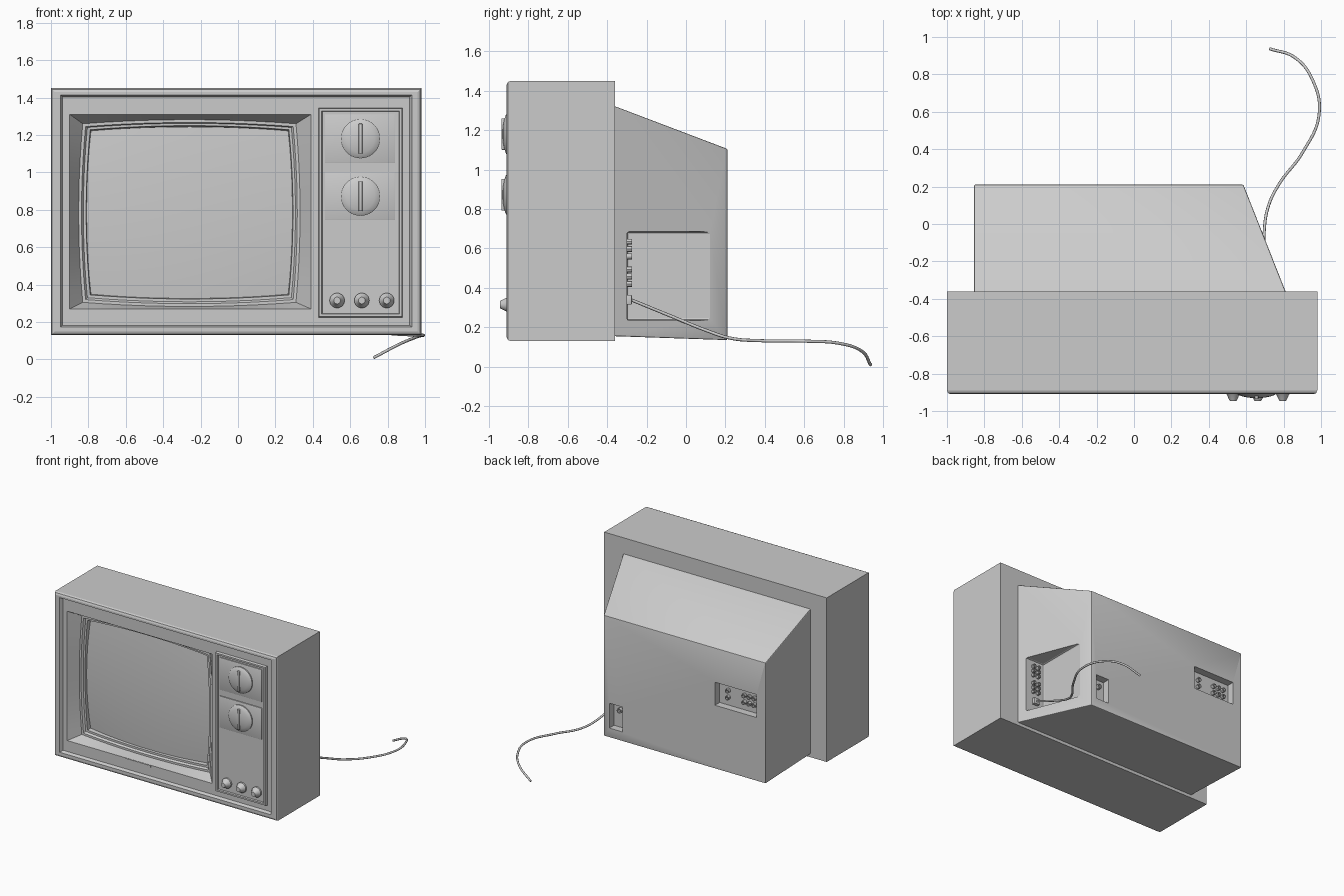
import bpy, bmesh, math
from mathutils import Vector

if "Cube" in bpy.data.objects:
    bpy.data.objects.remove(bpy.data.objects["Cube"])


def finish(name, bm, angle=30, bevel=0):
    bmesh.ops.recalc_face_normals(bm, faces=bm.faces)
    me = bpy.data.meshes.new(name)
    bm.to_mesh(me)
    bm.free()
    ob = bpy.data.objects.new(name, me)
    bpy.context.collection.objects.link(ob)
    bpy.context.view_layer.objects.active = ob
    bpy.ops.object.select_all(action='DESELECT')
    ob.select_set(True)
    if bevel:
        m = ob.modifiers.new("bevel", 'BEVEL')
        m.width, m.segments = bevel, 2
        bpy.ops.object.modifier_apply(modifier=m.name)
    bpy.ops.object.shade_smooth_by_angle(angle=math.radians(angle))
    return ob


def loft(bm, rings, cap_start=True, cap_end=True):
    vs = [[bm.verts.new(p) for p in r] for r in rings]
    n = len(vs[0])
    for a, b in zip(vs, vs[1:]):
        for i in range(n):
            j = (i + 1) % n
            bm.faces.new((a[i], a[j], b[j], b[i]))
    if cap_start:
        bm.faces.new(vs[0])
    if cap_end:
        bm.faces.new(vs[-1])


def box(name, x0, x1, y0, y1, z0, z1, bevel=0):
    bm = bmesh.new()
    loft(bm, [[(x0, y, z0), (x1, y, z0), (x1, y, z1), (x0, y, z1)] for y in (y0, y1)])
    return finish(name, bm, bevel=bevel)


def turned(name, x, z, profile, n=32):
    """Lathe about the y axis; profile is (radius, y) pairs."""
    bm = bmesh.new()
    loft(bm, [[(x + r * math.cos(t * math.tau / n), y, z + r * math.sin(t * math.tau / n))
               for t in range(n)] for r, y in profile])
    return finish(name, bm)


def frame(name, x0, x1, z0, z1, w, y0, y1):
    """Thin rectangular picture frame between depths y0 (front) and y1."""
    def rect(d, y):
        return [(x0 + d, y, z0 + d), (x1 - d, y, z0 + d), (x1 - d, y, z1 - d), (x0 + d, y, z1 - d)]
    bm = bmesh.new()
    loft(bm, [rect(0, y1), rect(w * .2, y0), rect(w * .8, y0), rect(w, y1)], False, False)
    return finish(name, bm)


def barrel(u, v, x0, x1, z0, z1, y, b):
    cx, cz, hw, hh = (x0 + x1) / 2, (z0 + z1) / 2, (x1 - x0) / 2, (z1 - z0) / 2
    return (cx + hw * u + b * u * (1 - v * v), y, cz + hh * v + b * v * (1 - u * u))


def ring(x0, x1, z0, z1, y, b=0, n=10):
    s = [-1 + 2 * i / n for i in range(n)]
    uv = [(t, -1) for t in s] + [(1, t) for t in s] + [(-t, 1) for t in s] + [(-1, -t) for t in s]
    return [barrel(u, v, x0, x1, z0, z1, y, b) for u, v in uv]


# Cabinet shell, front rim, panel and screen surround in one loft
bm = bmesh.new()
loft(bm, [
    ring(-1, .98, .13, 1.45, -.36),
    ring(-1, .98, .13, 1.45, -.89),
    ring(-.994, .974, .136, 1.444, -.904),
    ring(-.98, .96, .15, 1.43, -.91),
    ring(-.95, .93, .172, 1.415, -.91),
    ring(-.938, .918, .182, 1.403, -.885),
    ring(-.90, .39, .27, 1.31, -.885),
    ring(-.83, .31, .305, 1.26, -.80, .022),
    ring(-.815, .295, .32, 1.245, -.80, .022),
    ring(-.805, .285, .33, 1.24, -.785, .022),
    ring(-.79, .272, .345, 1.228, -.785, .022),
    ring(-.785, .267, .35, 1.22, -.74, .022),
])
finish("cabinet", bm, 20)

# Bulged picture tube glass
bm = bmesh.new()
N = 16
grid = []
for i in range(N + 1):
    row = []
    for j in range(N + 1):
        u, v = 2 * i / N - 1, 2 * j / N - 1
        y = -.75 - .035 * (1 - (u * u + v * v) / 2)
        row.append(bm.verts.new(barrel(u, v, -.787, .269, .348, 1.222, y, .022)))
    grid.append(row)
for i in range(N):
    for j in range(N):
        bm.faces.new((grid[i][j], grid[i + 1][j], grid[i + 1][j + 1], grid[i][j + 1]))
glass = finish("screen_glass", bm)
if glass.data.polygons[0].normal.y > 0:
    glass.data.flip_normals()

box("trim_strip", -.39, -.155, -.889, -.88, .255, .268)

# Control panel
frame("control_panel_frame", .43, .88, .225, 1.345, .022, -.905, -.885)
box("control_panel", .445, .865, -.892, -.88, .24, 1.33)
for k, (z0, z1) in enumerate([(1.05, 1.31), (.745, 1.0)]):
    zc = (z0 + z1) / 2
    box(f"dial_plate_{k}", .465, .84, -.899, -.885, z0, z1, .003)
    turned(f"dial_{k}", .655, zc, [(.105, -.895), (.105, -.908), (.098, -.914), (.075, -.922),
                                   (.045, -.928), (.015, -.931)], 40)
    box(f"dial_grip_{k}", .645, .665, -.936, -.905, zc - .08, zc + .08, .003)
for k, x in enumerate((.53, .662, .795)):
    turned(f"small_knob_{k}", x, .315, [(.04, -.885), (.04, -.905), (.034, -.912), (.022, -.938), (.018, -.945)], 24)

# Rear housing: slanted top and right side
bm = bmesh.new()
loft(bm, [
    [(-.855, -.37, .155), (.814, -.37, .155), (.814, -.37, 1.325), (-.855, -.37, 1.325)],
    [(-.855, .21, .135), (.585, .21, .135), (.585, .21, 1.105), (-.855, .21, 1.105)],
])
housing = finish("rear_housing", bm, bevel=.006)
cutters = [
    box("side_recess_cutter", .62, 1, -.3, .135, .235, .685, .012),
    box("socket_recess_cutter", -.775, -.405, .15, .3, .645, .83),
    box("power_recess_cutter", .42, .535, .15, .3, .21, .41),
]
for c in cutters:
    c.hide_render = True
    m = housing.modifiers.new("cut", 'BOOLEAN')
    m.operation, m.object, m.solver = 'DIFFERENCE', c, 'EXACT'
    bpy.context.view_layer.objects.active = housing
    bpy.ops.object.modifier_apply(modifier=m.name)
for c in cutters:
    bpy.data.objects.remove(c)
bpy.context.view_layer.objects.active = housing
housing.select_set(True)
bpy.ops.object.shade_smooth_by_angle(angle=math.radians(20))


# Round sockets in the recesses, facing backwards
def socket(name, x, y, z, r, d=.025):
    turned(name, x, z, [(r, y - .005), (r, y + d), (r * .6, y + d), (r * .6, y + d * .4)], 12)


for row, z in enumerate((.42, .457, .494, .56, .597, .634)):
    for col, x in enumerate((.675, .72)):
        socket(f"side_socket_{row}_{col}", x, -.3, z, .015)
for row, z in enumerate((.71, .765)):
    for col, x in enumerate((-.485, -.63, -.675, -.72)):
        socket(f"rear_socket_{row}_{col}", x, .15, z, .017)
socket("power_socket", .475, .15, .35, .02)
box("cable_plug", .675, .725, -.305, -.275, .315, .365, .004)

# Trailing cable
path = [(.70, -.28, .34), (.695, -.06, .25), (.72, .1, .185), (.78, .22, .146), (.9, .38, .132),
        (.99, .59, .13), (.95, .78, .118), (.86, .89, .08), (.725, .937, .009)]
cu = bpy.data.curves.new("cable", 'CURVE')
cu.dimensions = '3D'
cu.bevel_depth, cu.bevel_resolution, cu.use_fill_caps = .008, 2, True
sp = cu.splines.new('BEZIER')
sp.bezier_points.add(len(path) - 1)
for p, co in zip(sp.bezier_points, path):
    p.co = Vector(co)
    p.handle_left_type = p.handle_right_type = 'AUTO'
bpy.context.collection.objects.link(bpy.data.objects.new("cable", cu))
